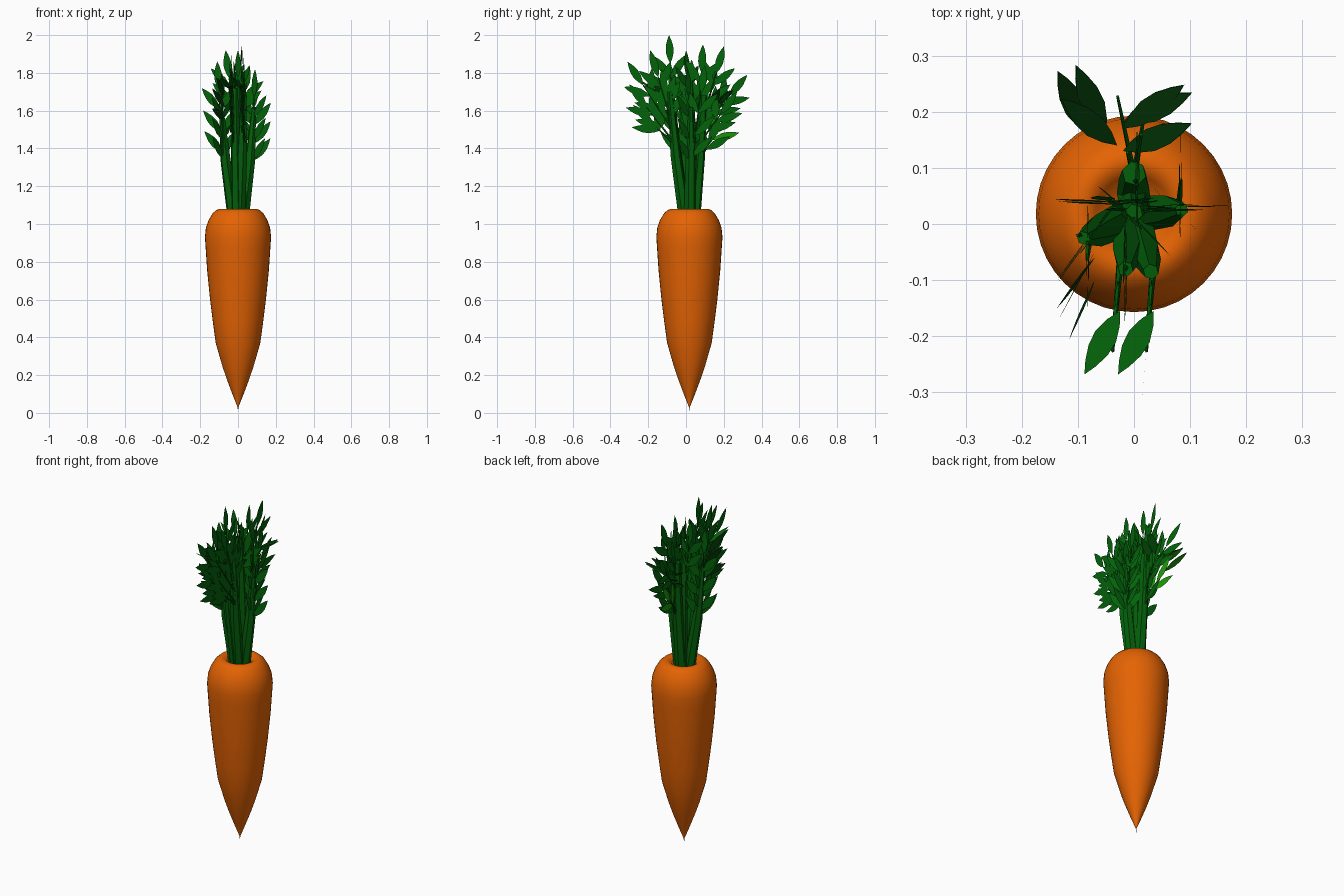
import bpy, bmesh, math
from mathutils import Vector as V

if "Cube" in bpy.data.objects:
    bpy.data.objects.remove(bpy.data.objects["Cube"])

CY = 0.018  # depth of the root axis


def material(name, rgb):
    m = bpy.data.materials.new(name)
    m.diffuse_color = (*rgb, 1)
    m.use_nodes = True
    m.node_tree.nodes["Principled BSDF"].inputs["Base Color"].default_value = m.diffuse_color
    return m


ORANGE = material("carrot orange", (0.78, 0.125, 0.001))
STEM = material("stem green", (0.001, 0.115, 0.003))
LEAF = material("leaf green", (0.001, 0.125, 0.003))
LIGHT = material("light leaf green", (0.012, 0.31, 0.003))
DARK = material("dark leaf green", (0.001, 0.035, 0.002))


def finish(bm, name, mats, angle=None, closed=True):
    if closed:
        bmesh.ops.recalc_face_normals(bm, faces=bm.faces)
    me = bpy.data.meshes.new(name)
    bm.to_mesh(me)
    bm.free()
    ob = bpy.data.objects.new(name, me)
    bpy.context.collection.objects.link(ob)
    for m in mats:
        me.materials.append(m)
    if angle:
        bpy.ops.object.select_all(action='DESELECT')
        ob.select_set(True)
        bpy.context.view_layer.objects.active = ob
        bpy.ops.object.shade_smooth_by_angle(angle=math.radians(angle))


def lathe(name, profile, mat, seg=40):
    bm = bmesh.new()
    vs = [bm.verts.new((r, 0, z)) for r, z in profile]
    es = [bm.edges.new(p) for p in zip(vs, vs[1:])]
    bmesh.ops.spin(bm, geom=vs + es, cent=(0, 0, 0), axis=(0, 0, 1),
                   angle=2 * math.pi, steps=seg, use_duplicate=False)
    bmesh.ops.remove_doubles(bm, verts=bm.verts, dist=1e-5)
    bmesh.ops.translate(bm, verts=bm.verts, vec=(0, CY, 0))
    finish(bm, name, [mat], 60)


def tube(bm, pts, radii, n=6):
    rings = []
    for i, p in enumerate(pts):
        d = (pts[min(i + 1, len(pts) - 1)] - pts[max(i - 1, 0)]).normalized()
        a = d.cross(V((0.3, 1, 0))).normalized()
        b = d.cross(a)
        rings.append([bm.verts.new(p + radii[i] * (a * math.cos(t) + b * math.sin(t)))
                      for t in (2 * math.pi * k / n for k in range(n))])
    for r, s in zip(rings, rings[1:]):
        for k in range(n):
            bm.faces.new((r[k], r[(k + 1) % n], s[(k + 1) % n], s[k]))
    bm.faces.new(rings[0])
    bm.faces.new(rings[-1])


def leaf(base, d, side, mat=0, length=0.15, width=0.042):
    # flat pointed oval
    half = [(0.18, 0.6), (0.4, 1), (0.62, 0.92), (0.83, 0.5)]
    out = [(0, 0)] + half + [(1, 0)] + [(t, -w) for t, w in reversed(half)]
    f = leaves.faces.new([leaves.verts.new(base + d * length * t + side * width / 2 * w)
                          for t, w in out])
    f.material_index = mat


def spray(start, tip, side, fracs, mat=0, size=0.15):
    # thin twig with leaflet pairs and a leaf at the end
    start, tip = V(start), V(tip)
    d = (tip - start).normalized()
    side = V(side) if side else V((d.x, d.y, 0))
    side = (side - d * side.dot(d)).normalized()
    end = tip - d * size
    tube(stems, [start, end], [0.006, 0.003], 4)
    leaf(end, d, side, mat)
    for t in fracs:
        p = start.lerp(end, t)
        for s in (-1, 1):
            leaf(p, d * 0.8 + side * s * 0.6, side * 0.8 - d * s * 0.6, mat)


# Root with rounded shoulder, hollow crown and pointed tip
lathe("carrot_root", [(0, 0), (0.002, 0.03), (0.03, 0.1), (0.06, 0.18), (0.082, 0.245),
                      (0.118, 0.37), (0.133, 0.48), (0.148, 0.6), (0.163, 0.75),
                      (0.171, 0.87), (0.175, 0.93), (0.17, 0.98), (0.156, 1.02),
                      (0.134, 1.057), (0.115, 1.074), (0.098, 1.08), (0.082, 1.077),
                      (0.068, 1.067), (0.055, 1.05), (0, 1.03)], ORANGE)

# Stalks fan out from the crown
stems, leaves = bmesh.new(), bmesh.new()
for x, y, z, r in [(0, 0.09, 1.68, 0.022), (-0.09, -0.025, 1.62, 0.012), (-0.015, -0.08, 1.72, 0.014),
                   (0.03, -0.085, 1.70, 0.014), (0.085, 0.025, 1.62, 0.012), (0, 0.02, 1.76, 0.016)]:
    out = V((x, y - CY, 0))
    a = V((0, CY, 1.03)) + out.normalized() * 0.027
    b = V((x, y, z))
    tube(stems, [a, a.lerp(b, 0.5) + out * 0.08, b], [0.032, 0.028, r])

# Foliage: mostly upright flat sprays
low, few, top = (0.05, 0.36, 0.7), (0.4, 0.75), (0.7,)
R, L, X, Y = (0.72, -0.7, 0), (0.6, 0.8, 0), (1, 0, 0), (0, 1, 0)
# side stalks: crossing planes of leaflets
spray((0.075, 0.025, 1.32), (0.09, 0.01, 1.82), R, low)
spray((0.08, 0.03, 1.32), (0.085, 0.035, 1.76), X, low)
spray((-0.08, -0.02, 1.33), (-0.085, -0.04, 1.80), L, low)
spray((-0.08, -0.02, 1.36), (-0.11, -0.02, 1.86), X, low)
spray((-0.08, -0.03, 1.36), (-0.085, -0.08, 1.84), Y, low)
spray((0.08, 0.03, 1.34), (0.085, 0.10, 1.84), Y, low)
# centre stalk
spray((-0.02, 0.03, 1.55), (-0.065, 0.05, 1.92), X, few)
spray((0, 0.02, 1.60), (0.0, 0.0, 1.92), R, top)
spray((0, 0.02, 1.55), (0.06, 0.03, 1.84), X, few)
spray((0, 0.02, 1.50), (0, 0.03, 1.87), Y, few)
# two matching front fans
for x in (-0.025, 0.035):
    spray((x, -0.07, 1.50), (x - 0.02, -0.31, 1.86), None, few)
    spray((x, -0.07, 1.44), (x - 0.02, -0.30, 1.74), None, few)
    spray((x, -0.06, 1.42), (x - 0.02, -0.28, 1.63), None, top)
    spray((x, -0.08, 1.56), (x - 0.01, -0.19, 1.92), None, few)
    spray((x, -0.08, 1.48), (x - 0.01, -0.13, 1.82), None, few)
    # tilted leaves that show from above
    leaf(V((x, -0.155, 1.70)), V((-0.42, -0.75, 0.5)).normalized(), V((0.87, -0.49, 0)))
spray((-0.01, -0.07, 1.55), (-0.02, -0.09, 2.0), Y, few)
# dark leaves at the front left
for y, z, dx, dy, dz in [(-0.06, 1.62, -0.45, -0.6, 0.65), (-0.05, 1.56, -0.4, -0.75, 0.3),
                         (-0.10, 1.68, -0.3, -0.7, 0.65)]:
    d = V((dx, dy, dz)).normalized()
    s = V((0.45, 0.8, 0.4))
    leaf(V((-0.07, y, z)), d, (s - d * s.dot(d)).normalized(), 2)
# back fan
spray((0, 0.09, 1.52), (-0.05, 0.325, 1.79), None, few)
spray((0, 0.07, 1.36), (-0.03, 0.26, 1.60), None, top, 1)
spray((0, 0.08, 1.44), (0.03, 0.27, 1.70), None, few)
spray((0, 0.09, 1.55), (0.02, 0.20, 1.94), None, few)
spray((0, 0.07, 1.58), (0.01, 0.09, 1.95), Y, few)
spray((0, 0.08, 1.48), (-0.02, 0.16, 1.84), None, few)
spray((0, 0.07, 1.32), (0.01, 0.18, 1.56), None, top)
# tilted back leaves, dark above; the left ones are light underneath
for px, py, dx, dy in [(-0.03, 0.14, -0.6, 0.5), (-0.05, 0.16, -0.35, 0.8), (-0.08, 0.16, -0.3, 0.6),
                       (-0.02, 0.18, 0.8, 0.35), (-0.02, 0.13, 0.75, 0.3), (-0.02, 0.17, 0.7, 0.5)]:
    d = V((dx, dy, 0.45)).normalized()
    s = V((0, 0, 1)).cross(d).normalized()
    base = V((px, py, 1.66 + px))
    leaf(base, d, -s, 2)
    leaf(base - d.cross(s) * 0.004, d, s, 1 if dx < 0 else 0)

finish(stems, "stalks", [STEM], 50)
finish(leaves, "leaves", [LEAF, LIGHT, DARK], closed=False)
